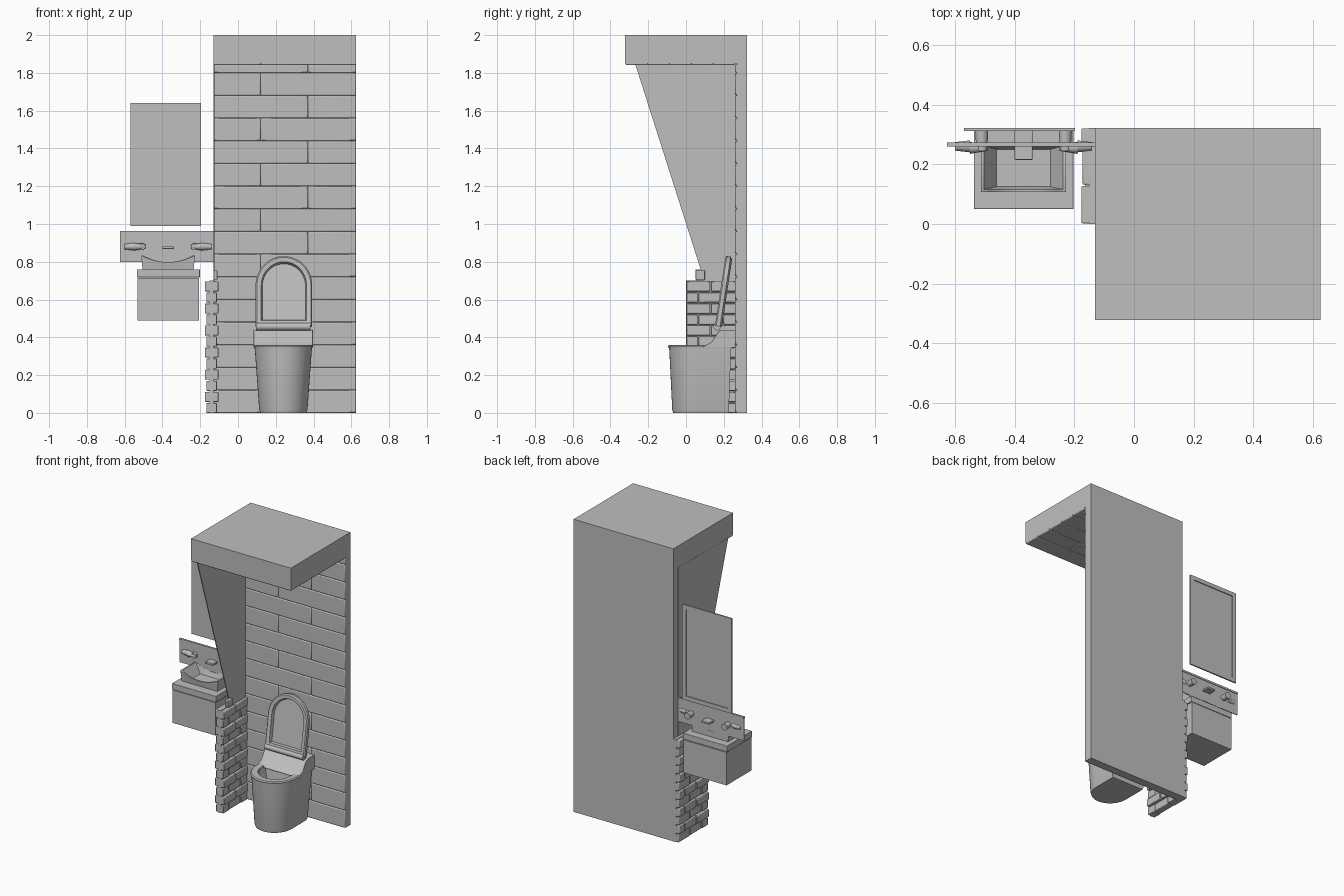
import bpy, bmesh, math
from mathutils import Matrix, Vector

if "Cube" in bpy.data.objects:
    bpy.data.objects.remove(bpy.data.objects["Cube"])

grey = bpy.data.materials.new("plain_grey")
grey.use_nodes = True
COLOUR = (0.52, 0.52, 0.52, 1)
grey.diffuse_color = COLOUR
grey.node_tree.nodes["Principled BSDF"].inputs["Base Color"].default_value = COLOUR


def finish(name, bm, bevel=0, smooth=False):
    bmesh.ops.recalc_face_normals(bm, faces=bm.faces)
    mesh = bpy.data.meshes.new(name)
    bm.to_mesh(mesh)
    bm.free()
    mesh.materials.append(grey)
    ob = bpy.data.objects.new(name, mesh)
    bpy.context.collection.objects.link(ob)
    if bevel:
        mod = ob.modifiers.new("Bevel", 'BEVEL')
        mod.width, mod.segments = bevel, 2
    if smooth or bevel:
        bpy.ops.object.select_all(action='DESELECT')
        ob.select_set(True)
        bpy.context.view_layer.objects.active = ob
        bpy.ops.object.shade_smooth_by_angle(angle=math.radians(40))
    return ob


def boxes(name, spans, bevel=0):
    """One object from (low corner, high corner) pairs."""
    bm = bmesh.new()
    for lo, hi in spans:
        lo, hi = Vector(lo), Vector(hi)
        mat = Matrix.Translation((lo + hi) / 2) @ Matrix.Diagonal((*(hi - lo), 1))
        bmesh.ops.create_cube(bm, size=1, matrix=mat)
    return finish(name, bm, bevel)


def loft(name, rings, cap_start=True, cap_end=True, bevel=0, smooth=True):
    """Skin a series of closed rings with equal point counts."""
    bm = bmesh.new()
    rows = [[bm.verts.new(p) for p in ring] for ring in rings]
    n = len(rows[0])
    for a, b in zip(rows, rows[1:]):
        for i in range(n):
            j = (i + 1) % n
            bm.faces.new((a[i], a[j], b[j], b[i]))
    if cap_start:
        bm.faces.new(rows[0])
    if cap_end:
        bm.faces.new(rows[-1])
    return finish(name, bm, bevel, smooth)


def prism(name, profile, x0, x1, bevel=0):
    """Extrude a (y, z) profile along x."""
    return loft(name, [[(x, y, z) for y, z in profile] for x in (x0, x1)],
                bevel=bevel, smooth=False)


def rod(name, start, end, r0, r1):
    start, end = Vector(start), Vector(end)
    axis = end - start
    bm = bmesh.new()
    mat = Matrix.Translation((start + end) / 2) @ axis.to_track_quat('Z', 'Y').to_matrix().to_4x4()
    bmesh.ops.create_cone(bm, cap_ends=True, segments=20, radius1=r0, radius2=r1,
                          depth=axis.length, matrix=mat)
    return finish(name, bm, smooth=True)


def runs(start, end, first, step):
    """Split a length into courses with seams at first, first + step, ..."""
    cuts = [start]
    while first < end - 0.005:
        if first > start + 0.005:
            cuts.append(first)
        first += step
    cuts.append(end)
    return list(zip(cuts, cuts[1:]))


# Canopy and back wall
X0, X1, BACK, FRONT = -0.13, 0.625, 0.322, -0.322
boxes("canopy", [((X0, FRONT, 1.85), (X1, BACK, 2.0))])
boxes("back_wall", [((X0, 0.27, 0), (X1, BACK, 1.85))])

# Long staggered tiles on the wall and under the canopy
wall, ceiling = [], []
for row in range(16):
    z = row * 0.12
    seam = 0.12 if row % 2 == 0 else -0.13 + 0.5
    for a, b in runs(X0, X1, seam, 0.5):
        wall.append(((a, 0.26, z), (b, 0.275, min(z + 0.12, 1.845))))
for row in range(5):
    y = 0.26 - row * 0.116
    for a, b in runs(X0, X1, 0.12 + 0.25 * (row % 2), 0.5):
        ceiling.append(((a, y - 0.116, 1.842), (b, y, 1.855)))
boxes("wall_tiles", wall, 0.006)
boxes("ceiling_tiles", ceiling, 0.005)

# Sloping side screen
prism("side_screen", [(-0.27, 1.85), (0.27, 1.85), (0.27, 0.69), (0.10, 0.69)], -0.131, -0.125)

# Half wall clad with small bricks on both sides
boxes("half_wall_core", [((-0.15, 0, 0), (-0.13, BACK, 0.70))])
bricks = [((-0.13, 0.05, 0.705), (-0.108, 0.10, 0.755))]
for row in range(12):
    z = row * 0.0585
    depth = 0.018 + 0.008 * (row % 2)
    for side, end in ((-1, BACK), (1, 0.265)):
        for k, (a, b) in enumerate(runs(0, end, 0.065 + 0.065 * (row % 2), 0.13)):
            out = -0.14 + side * (0.01 + depth - 0.004 * (k % 2))
            inner = -0.14 + side * 0.006
            bricks.append(((min(out, inner), a + 0.002, z),
                           (max(out, inner), b - 0.002, z + 0.053)))
boxes("half_wall_bricks", bricks, 0.004)

# Mirror: plate with a raised rim at the back
MX0, MX1, MZ0, MZ1, RIM = -0.57, -0.197, 0.99, 1.64, 0.028
boxes("mirror_plate", [((MX0, 0.312, MZ0), (MX1, 0.316, MZ1))])
boxes("mirror_frame", [
    ((MX0, 0.316, MZ0), (MX0 + RIM, BACK, MZ1)),
    ((MX1 - RIM, 0.316, MZ0), (MX1, BACK, MZ1)),
    ((MX0 + RIM, 0.316, MZ0), (MX1 - RIM, BACK, MZ0 + RIM)),
    ((MX0 + RIM, 0.316, MZ1 - RIM), (MX1 - RIM, BACK, MZ1))])

# Tap panel with spout and two taps
boxes("tap_panel", [((-0.626, 0.263, 0.80), (-0.13, 0.269, 0.963)),
                    ((-0.626, 0.259, 0.95), (-0.13, 0.273, 0.963))])
SINK = -0.37
boxes("spout", [((SINK - 0.03, 0.215, 0.868), (SINK + 0.03, 0.32, 0.882))], 0.003)
for side, word in ((-1, "right"), (1, "left")):
    x = SINK + side * 0.14
    rod(word + "_tap_body", (x, 0.315, 0.88), (x, 0.245, 0.88), 0.022, 0.018)
    rod(word + "_tap_neck", (x - side * 0.02, 0.255, 0.88), (x + side * 0.04, 0.255, 0.88), 0.01, 0.02)
    rod(word + "_tap_handle", (x + side * 0.04, 0.26, 0.88), (x + side * 0.09, 0.26, 0.88), 0.02, 0.014)

# Wash cabinet and counter
boxes("cabinet", [((-0.532, 0.053, 0.49), (-0.206, BACK, 0.715))])
boxes("counter", [((-0.536, 0.05, 0.718), (-0.202, BACK, 0.76))], 0.003)


# Basin with a dipped rim
def basin_ring(hw, y0, y1, z, dip):
    us = [i / 5 - 1 for i in range(11)]
    path = [(u, y0) for u in us] + [(u, y1) for u in reversed(us)]
    return [(SINK + hw * u, y, z - dip * (1 - u * u)) for u, y in path]


loft("basin", [basin_ring(0.135, 0.115, 0.268, 0.755, 0),
               basin_ring(0.142, 0.108, 0.268, 0.833, 0.035),
               basin_ring(0.132, 0.116, 0.262, 0.833, 0.035),
               basin_ring(0.09, 0.125, 0.25, 0.768, 0)])


# Toilet: rounded front, square back
def d_ring(hw, front, back, z, cx=0.0, n=24):
    depth = hw * 1.05
    pts = [(cx + hw * math.cos(math.pi * i / n),
            front + depth - depth * math.sin(math.pi * i / n), z) for i in range(n + 1)]
    return pts + [(cx - hw, back, z), (cx + hw, back, z)]


TX = 0.24
loft("toilet_bowl", [d_ring(*r, cx=TX) for r in (
    (0.122, -0.068, 0.225, 0.0), (0.128, -0.073, 0.227, 0.02),
    (0.150, -0.088, 0.238, 0.325), (0.152, -0.09, 0.24, 0.345),
    (0.115, -0.05, 0.115, 0.345), (0.105, -0.04, 0.11, 0.30),
    (0.06, 0.0, 0.09, 0.19))])
loft("toilet_seat", [d_ring(*r, cx=TX) for r in (
    (0.110, -0.045, 0.11, 0.346), (0.154, -0.094, 0.15, 0.346), (0.156, -0.096, 0.15, 0.353),
    (0.150, -0.09, 0.15, 0.36), (0.112, -0.047, 0.11, 0.358), (0.110, -0.045, 0.11, 0.346))],
    cap_start=False, cap_end=False)
prism("toilet_rear_housing", [(0.09, 0.35), (0.135, 0.375), (0.17, 0.43), (0.185, 0.44),
                              (0.262, 0.44), (0.262, 0.345), (0.09, 0.345)],
      TX - 0.158, TX + 0.156, 0.004)
rod("lid_hinge", (TX - 0.145, 0.165, 0.457), (TX + 0.145, 0.165, 0.457), 0.02, 0.02)

# Raised lid with a recessed inner face
lid = loft("toilet_lid", [d_ring(*r) for r in (
    (0.138, -0.36, 0, 0), (0.150, -0.375, 0, -0.01), (0.150, -0.375, 0, -0.03),
    (0.143, -0.367, -0.004, -0.037), (0.120, -0.344, -0.03, -0.034), (0.114, -0.336, -0.035, -0.014))])
lid.matrix_world = Matrix.Translation((TX + 0.003, 0.19, 0.455)) @ Matrix.Rotation(math.radians(-98.6), 4, 'X')
